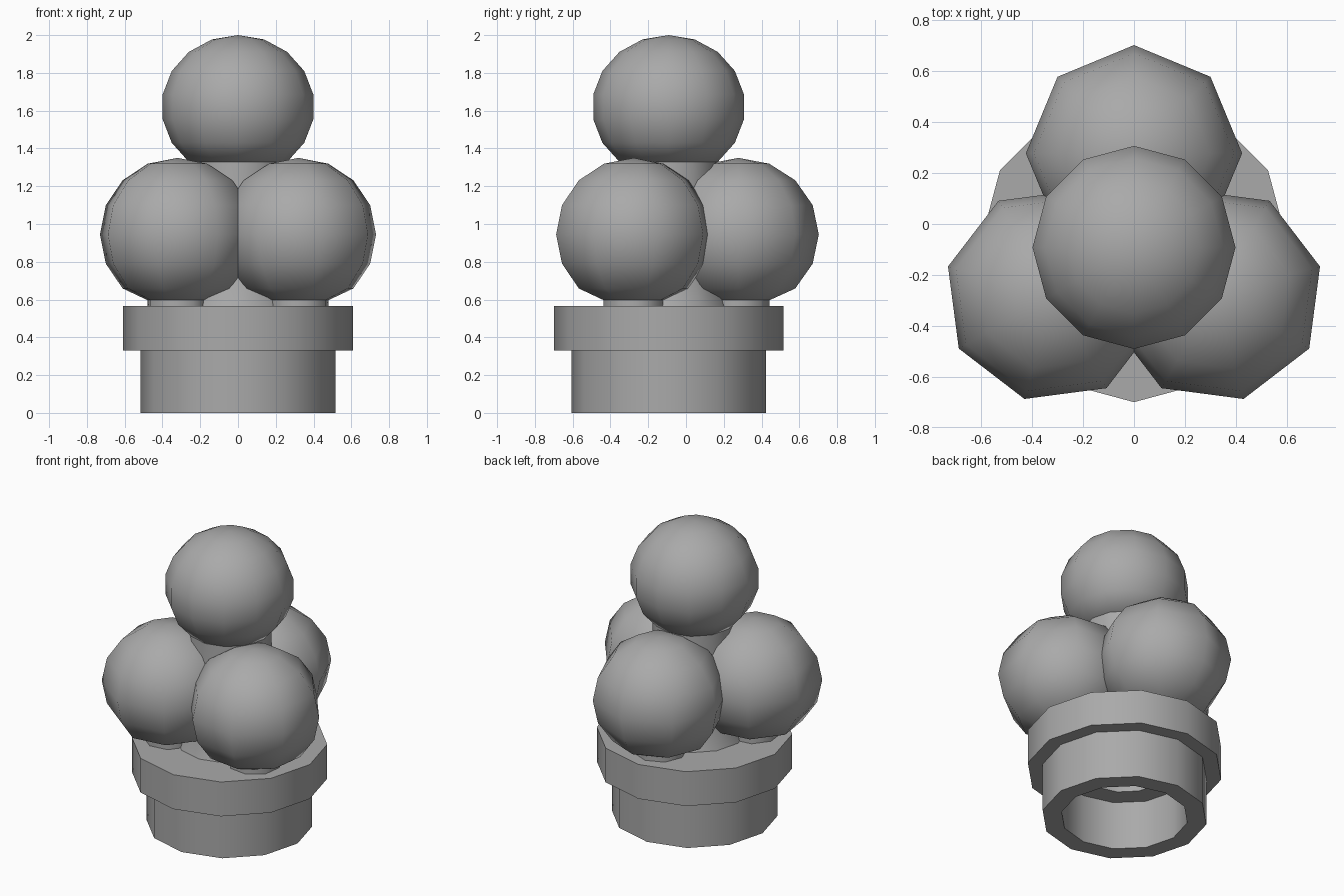
import bpy, bmesh
from math import sin, cos, pi, radians

cube = bpy.data.objects.get("Cube")
if cube:
    bpy.data.objects.remove(cube, do_unlink=True)

AXIS_Y = -0.092  # shared vertical axis of socket, stem and top ball

grey = bpy.data.materials.new("plain_grey")
grey.use_nodes = True
grey.diffuse_color = (0.4, 0.4, 0.4, 1)
grey.node_tree.nodes["Principled BSDF"].inputs["Base Color"].default_value = (0.4, 0.4, 0.4, 1)


def lathe(name, profile, sides, centre=(0, AXIS_Y), turn=0.0, sharp=50):
    """Spin (radius, z) points round a vertical axis; zero radius makes a pole."""
    bm = bmesh.new()
    rings = []
    for r, z in profile:
        count = 1 if r == 0 else sides
        rings.append([bm.verts.new((r * cos(turn + 2 * pi * i / sides),
                                    r * sin(turn + 2 * pi * i / sides), z))
                      for i in range(count)])
    for a, b in zip(rings, rings[1:]):
        for i in range(sides):
            j = (i + 1) % sides
            corners = [a[i % len(a)], a[j % len(a)], b[j % len(b)], b[i % len(b)]]
            bm.faces.new(list(dict.fromkeys(corners)))
    bmesh.ops.recalc_face_normals(bm, faces=bm.faces)
    mesh = bpy.data.meshes.new(name)
    bm.to_mesh(mesh)
    bm.free()
    mesh.materials.append(grey)
    obj = bpy.data.objects.new(name, mesh)
    obj.location = (*centre, 0)
    bpy.context.collection.objects.link(obj)
    bpy.ops.object.select_all(action='DESELECT')
    obj.select_set(True)
    bpy.context.view_layer.objects.active = obj
    bpy.ops.object.shade_smooth_by_angle(angle=radians(sharp))
    return obj


def ball_profile(radius, height, z, angles):
    """Rings of a ball at the given latitudes, closed by a pole at the top."""
    return [(radius * cos(radians(a)), z + height * sin(radians(a)))
            for a in angles] + [(0, z + height)]


# Hollow socket with a wider collar and a recess under the stem
lathe("socket", [(0, 0.56), (0.26, 0.56), (0.26, 0.33), (0.395, 0.33), (0.395, 0),
                 (0.515, 0), (0.515, 0.33), (0.608, 0.33), (0.608, 0.565), (0, 0.565)], 12)

# Central stem, flared at its foot
lathe("stem", [(0, 0.56), (0.33, 0.56), (0.29, 0.68), (0.265, 0.85), (0.26, 1.34), (0, 1.34)], 12)

# Top ball, cut flat where it sits on the stem
top = ball_profile(0.405, 0.38, 1.62, range(-50, 90, 20))
lathe("top_ball", [(0, top[0][1])] + top, 12, sharp=60)

# Three lower balls on short feet, spaced evenly around the stem
lower = ball_profile(0.425, 0.405, 0.945, [-45, -22.5, 0, 22.5, 45, 67.5])
foot = [(0, 0.56), (0.165, 0.56), (0.165, 0.597)]
for i, name in enumerate(("back_ball", "right_ball", "left_ball")):
    a = pi / 2 + i * 2 * pi / 3
    lathe(name, foot + lower, 8, (0.37 * cos(a), AXIS_Y + 0.37 * sin(a)), a, sharp=60)
